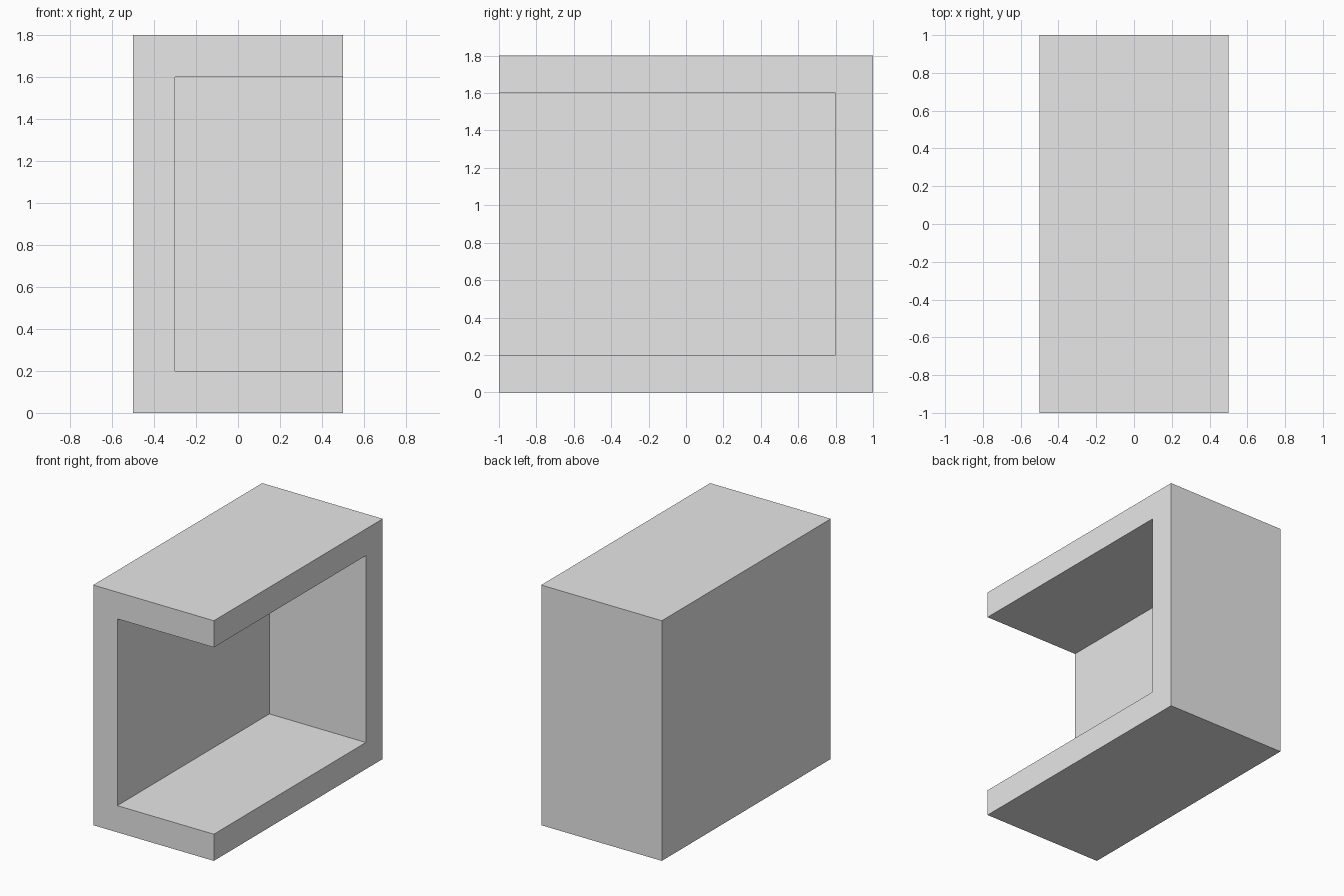
import bpy
import bmesh
from mathutils import Matrix, Vector

old = bpy.data.objects.get("Cube")
if old:
    bpy.data.objects.remove(old, do_unlink=True)

WIDTH, DEPTH, HEIGHT, WALL = 1.0, 2.0, 1.8, 0.2

grey = bpy.data.materials.new("light_grey")
grey.use_nodes = True
grey.diffuse_color = (0.8, 0.8, 0.8, 1)
for node in grey.node_tree.nodes:
    if node.type == "BSDF_PRINCIPLED":
        node.inputs["Base Color"].default_value = grey.diffuse_color


def box(name, low, high):
    """Make a box object spanning two opposite corners."""
    low, high = Vector(low), Vector(high)
    bm = bmesh.new()
    bmesh.ops.create_cube(
        bm, size=1,
        matrix=Matrix.Translation((low + high) / 2) @ Matrix.Diagonal((high - low).to_4d()))
    mesh = bpy.data.meshes.new(name)
    bm.to_mesh(mesh)
    bm.free()
    mesh.materials.append(grey)
    obj = bpy.data.objects.new(name, mesh)
    bpy.context.collection.objects.link(obj)
    return obj


# Solid outer block
x, y = WIDTH / 2, DEPTH / 2
shell = box("open_corner_shell", (-x, -y, 0), (x, y, HEIGHT))

# Hollow that breaks through the front and the left side
cutter = box("hollow_cutter", (-x + WALL, -y - 1, WALL), (x + 1, y - WALL, HEIGHT - WALL))
hollow = shell.modifiers.new("hollow", "BOOLEAN")
hollow.operation = "DIFFERENCE"
hollow.solver = "EXACT"
hollow.object = cutter

# Apply the cut and discard the cutter
bpy.context.view_layer.objects.active = shell
bpy.ops.object.modifier_apply(modifier=hollow.name)
bpy.data.objects.remove(cutter, do_unlink=True)
